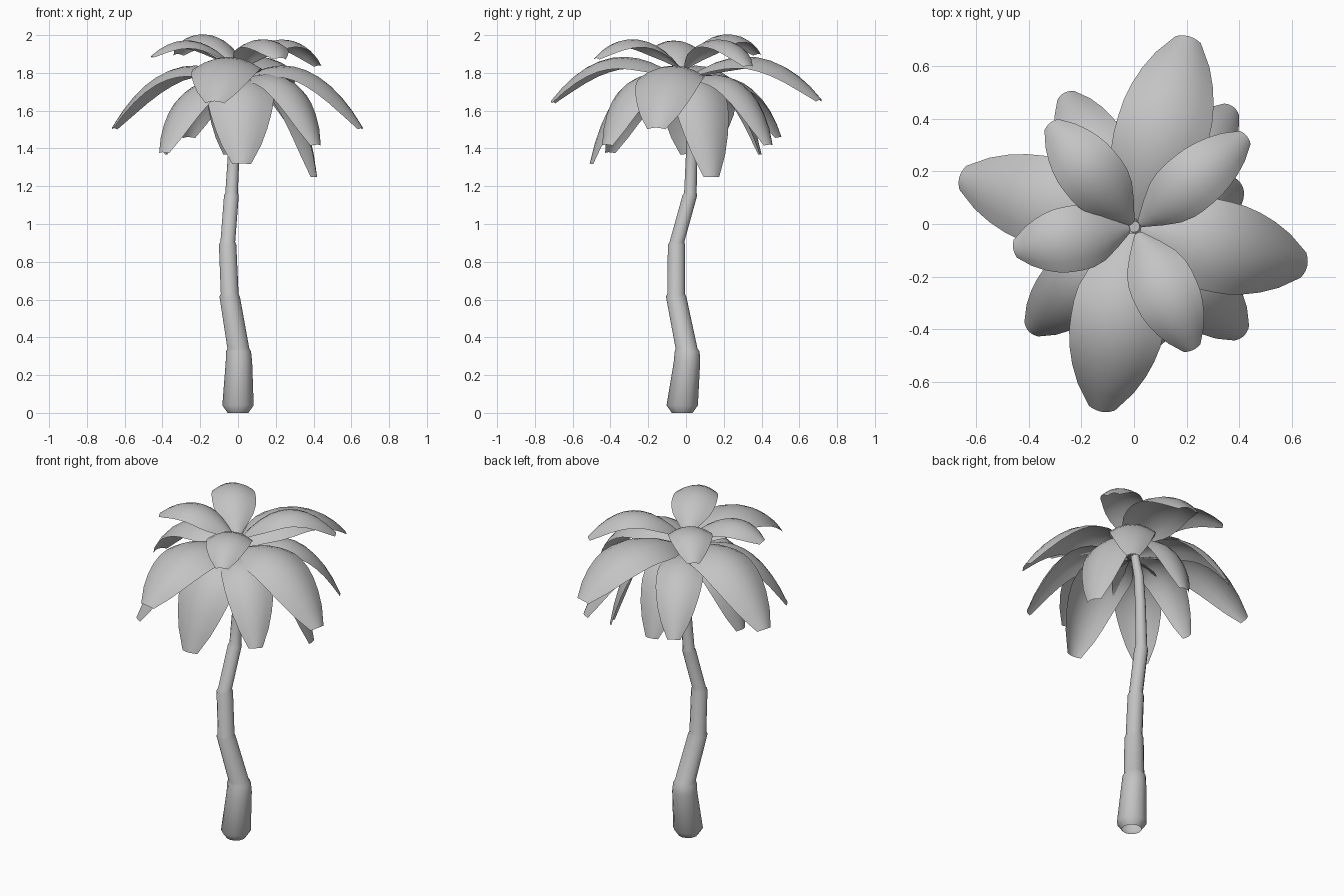
import bpy
import bmesh
import math
from mathutils import Vector

cube = bpy.data.objects.get("Cube")
if cube:
    bpy.data.objects.remove(cube)

# One pale grey for the whole tree
grey = bpy.data.materials.new("pale_grey")
grey.use_nodes = True
colour = (0.55, 0.55, 0.55, 1)
grey.diffuse_color = colour
grey.node_tree.nodes["Principled BSDF"].inputs["Base Color"].default_value = colour


def finish(bm, name, angle):
    mesh = bpy.data.meshes.new(name)
    bm.to_mesh(mesh)
    bm.free()
    mesh.materials.append(grey)
    obj = bpy.data.objects.new(name, mesh)
    bpy.context.collection.objects.link(obj)
    bpy.ops.object.select_all(action='DESELECT')
    obj.select_set(True)
    bpy.context.view_layer.objects.active = obj
    bpy.ops.object.shade_smooth_by_angle(angle=math.radians(angle))


def loft(bm, rows, closed):
    for a, b in zip(rows, rows[1:]):
        for i in range(len(a) if closed else len(a) - 1):
            j = (i + 1) % len(a)
            bm.faces.new((a[i], a[j], b[j], b[i]))


# Bent trunk, open at the foot: x, y, z, radius, with a step above each segment
joints = [
    (0, -0.02, 0, 0.055), (0, -0.02, 0.04, 0.083), (0.005, 0.005, 0.27, 0.07),
    (0.003, 0.006, 0.325, 0.066), (0.002, 0.003, 0.34, 0.058),
    (-0.044, -0.052, 0.615, 0.054), (-0.044, -0.052, 0.63, 0.047),
    (-0.055, -0.05, 0.89, 0.046), (-0.054, -0.048, 0.905, 0.039),
    (-0.035, 0.02, 1.15, 0.039), (-0.034, 0.023, 1.165, 0.033),
    (-0.02, 0.032, 1.42, 0.03), (-0.01, 0.03, 1.6, 0.028), (0, -0.01, 1.82, 0.022)]
SIDES = 12
bm = bmesh.new()
rings = []
for x, y, z, r in joints:
    turns = [2 * math.pi * i / SIDES for i in range(SIDES)]
    rings.append([bm.verts.new((x + r * math.cos(a), y + r * math.sin(a), z))
                  for a in turns])
loft(bm, rings, True)
bm.faces.new(rings[-1])
finish(bm, "trunk", 60)

# Relative half width along a frond, from stem to blunt tip
OUTLINE = [0.13, 0.52, 0.82, 0.96, 1.0, 1.0, 0.98, 0.91, 0.79, 0.6, 0.28]
ACROSS = 6


def frond(name, tip, base_z, crown_z, half_width, reach):
    """Arched sheet swept along a quadratic curve from the trunk top to its tip."""
    start = Vector((0.005, -0.015, base_z))
    end = Vector(tip)
    out = Vector((end.x - start.x, end.y - start.y, 0)).normalized()
    side = Vector((out.y, -out.x, 0))
    start += out * 0.02
    mid = start.lerp(end, reach)
    mid.z = crown_z
    bm = bmesh.new()
    rows = []
    for k, w in enumerate(OUTLINE):
        t = k / (len(OUTLINE) - 1)
        p = start * (1 - t) ** 2 + mid * (2 * t * (1 - t)) + end * t * t
        tangent = ((mid - start) * (1 - t) + (end - mid) * t).normalized()
        normal = side.cross(tangent)
        row = []
        for i in range(ACROSS + 1):
            s = 2 * i / ACROSS - 1
            offset = side * s - normal * 0.35 * s * s
            row.append(bm.verts.new(p + offset * w * half_width))
        rows.append(row)
    loft(bm, rows, False)
    finish(bm, name, 60)


# Whorls from the top down: tip, crown height, half width
upper = [((-0.32, 0.385, 1.90), 2.14, 0.122), ((0.43, 0.335, 1.84), 2.12, 0.115),
         ((-0.46, -0.095, 1.89), 2.08, 0.125), ((0.225, -0.48, 1.88), 2.10, 0.125)]
middle = [((0.21, 0.715, 1.66), 2.05, 0.178), ((-0.665, 0.18, 1.51), 1.99, 0.17),
          ((0.66, -0.16, 1.51), 1.99, 0.175), ((-0.125, -0.715, 1.65), 2.05, 0.18)]
lower = [((0.38, 0.445, 1.42), 1.93, 0.13), ((-0.265, 0.5, 1.46), 1.90, 0.13),
         ((-0.4, -0.41, 1.38), 1.86, 0.135), ((0.42, -0.425, 1.42), 1.94, 0.14)]
drooping = [((0.415, 0.14, 1.25), 1.91, 0.155), ((-0.04, 0.4, 1.37), 1.87, 0.14),
            ((-0.39, 0.01, 1.37), 1.86, 0.14), ((0.02, -0.51, 1.32), 1.90, 0.175)]

for label, whorl, base_z, reach in (("upper", upper, 1.83, 0.52),
                                    ("middle", middle, 1.77, 0.55),
                                    ("lower", lower, 1.74, 0.64),
                                    ("drooping", drooping, 1.74, 0.73)):
    for n, (tip, crown_z, half_width) in enumerate(whorl, 1):
        frond(f"{label}_frond_{n}", tip, base_z, crown_z, half_width, reach)
